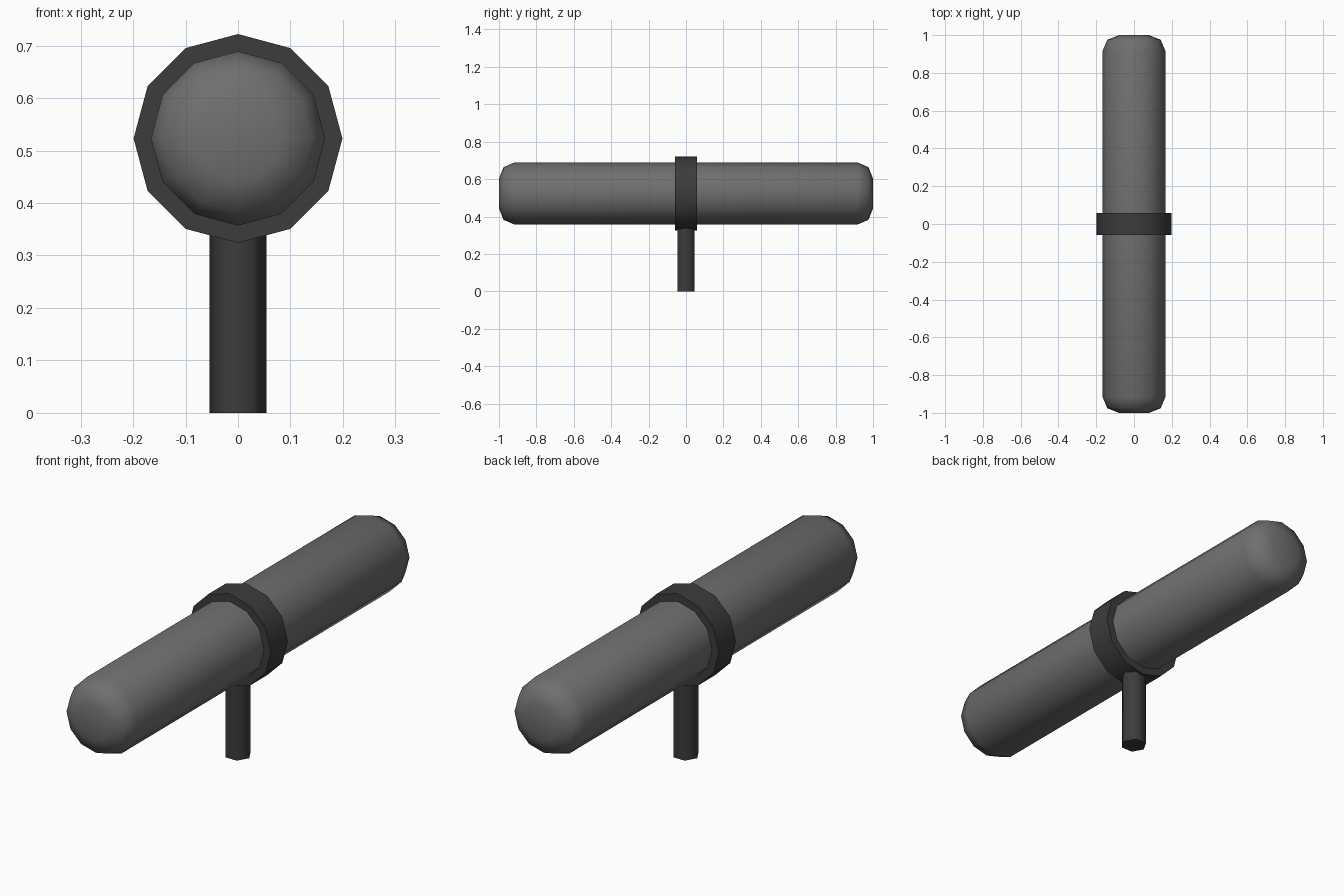
import bpy
from math import radians, pi

if "Cube" in bpy.data.objects:
    bpy.data.objects.remove(bpy.data.objects["Cube"])

AXIS_Z = 0.523   # height of the horizontal tube's axis


def material(name, value):
    mat = bpy.data.materials.new(name)
    mat.diffuse_color = (value, value, value, 1)
    mat.use_nodes = True
    mat.node_tree.nodes["Principled BSDF"].inputs["Base Color"].default_value = mat.diffuse_color
    return mat


def cylinder(name, sides, radius, depth, location, rotation, mat, bevel=0, smooth=65):
    bpy.ops.mesh.primitive_cylinder_add(vertices=sides, radius=radius, depth=depth,
                                        location=location, rotation=rotation)
    obj = bpy.context.object
    obj.name = name
    obj.data.materials.append(mat)
    bpy.ops.object.transform_apply(location=False, rotation=True, scale=False)
    if bevel:
        # Only the two end rims are sharp enough to be rounded
        mod = obj.modifiers.new("rounded_ends", 'BEVEL')
        mod.width = bevel
        mod.segments = 2
        mod.limit_method = 'ANGLE'
        mod.angle_limit = radians(60)
        bpy.ops.object.modifier_apply(modifier=mod.name)
    bpy.ops.object.shade_smooth_by_angle(angle=radians(smooth))
    return obj


light_grey = material("light_grey", 0.16)
dark_grey = material("dark_grey", 0.045)

# Long tube with rounded ends
cylinder("tube", 12, 0.166, 2.0, (0, 0, AXIS_Z), (pi / 2, 0, 0), light_grey, bevel=0.083)

# Clamp band around the middle of the tube
cylinder("band", 12, 0.199, 0.116, (0, 0, AXIS_Z), (pi / 2, 0, 0), dark_grey)

# Six-sided post, corners to left and right, running up into the band
cylinder("post", 6, 0.054, 0.35, (0, 0, 0.175), (0, 0, pi / 2), dark_grey)
